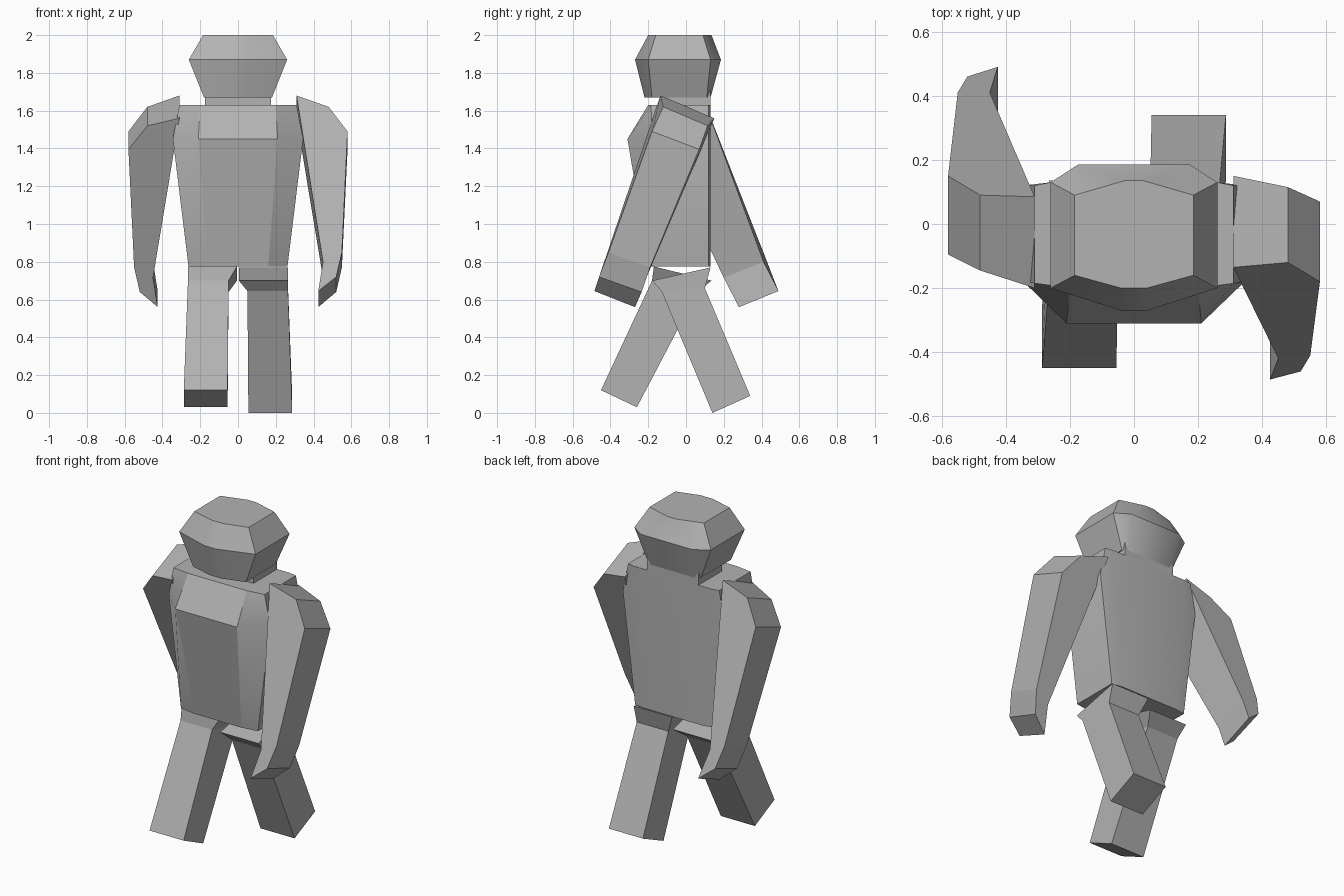
import bpy, bmesh, math

cube = bpy.data.objects.get("Cube")
if cube:
    bpy.data.objects.remove(cube, do_unlink=True)

grey = bpy.data.materials.new("plain grey")
grey.use_nodes = True
COLOUR = (0.45, 0.45, 0.45, 1)
grey.diffuse_color = COLOUR
grey.node_tree.nodes["Principled BSDF"].inputs["Base Color"].default_value = COLOUR


def loft(name, rings, smooth_angle=None):
    """Skin a closed body through rings of equal point count, with end caps."""
    bm = bmesh.new()
    loops = [[bm.verts.new(p) for p in ring] for ring in rings]
    n = len(loops[0])
    for a, b in zip(loops, loops[1:]):
        for i in range(n):
            j = (i + 1) % n
            bm.faces.new((a[i], a[j], b[j], b[i]))
    bm.faces.new(loops[0][::-1])
    bm.faces.new(loops[-1])
    bmesh.ops.recalc_face_normals(bm, faces=bm.faces)
    mesh = bpy.data.meshes.new(name)
    bm.to_mesh(mesh)
    bm.free()
    mesh.materials.append(grey)
    obj = bpy.data.objects.new(name, mesh)
    bpy.context.collection.objects.link(obj)
    if smooth_angle:
        bpy.ops.object.select_all(action='DESELECT')
        obj.select_set(True)
        bpy.context.view_layer.objects.active = obj
        bpy.ops.object.shade_smooth_by_angle(angle=math.radians(smooth_angle))
    return obj


def body_ring(z, w, side_front, cf, front, side_back, cb, back):
    """Eight-sided symmetric ring: side width w, front and back flats cf and cb."""
    half = [(cf, front), (w, side_front), (w, side_back), (cb, back)]
    return [(x, y, z) for x, y in half] + [(-x, y, z) for x, y in reversed(half)]


# Head: widest at eye height, faceted front and back
loft("head", [
    body_ring(1.67, 0.18, -0.18, 0.04, -0.22, 0.11, 0.15, 0.13),
    body_ring(1.87, 0.26, -0.20, 0.04, -0.27, 0.13, 0.175, 0.185),
    body_ring(2.00, 0.185, -0.16, 0.04, -0.20, 0.09, 0.03, 0.135),
], 35)

# Neck: block running up into the head
loft("neck", [[(-0.175, -0.10, z), (0.175, -0.10, z), (0.175, 0.13, z), (-0.175, 0.13, z)]
              for z in (1.60, 1.75)])

# Torso: flat back, bulging chest, narrow waist
loft("torso", [
    body_ring(0.775, 0.262, -0.18, 0.16, -0.195, 0.12, 0.20, 0.13),
    body_ring(1.45, 0.345, -0.18, 0.21, -0.31, 0.12, 0.26, 0.13),
    body_ring(1.63, 0.31, -0.185, 0.20, -0.20, 0.12, 0.26, 0.13),
], 30)

# Arms: one outline, from shoulder round to hand, with a raised and a lowered edge
ARM_X = (0.31, 0.48, 0.58, 0.55, 0.52, 0.425, 0.45)
RAISED_Z = (1.68, 1.62, 1.49, 0.85, 0.72, 0.645, 0.80)
LOWERED_Z = (1.56, 1.52, 1.395, 0.77, 0.64, 0.56, 0.715)


def arm(name, side, raised_y, lowered_y):
    loft(name, [[(side * x, y, z) for x, y, z in zip(ARM_X, ys, zs)]
                for ys, zs in ((raised_y, RAISED_Z), (lowered_y, LOWERED_Z))])


arm("left_arm", 1,
    (-0.135, -0.12, -0.18, -0.41, -0.46, -0.485, -0.42),
    (0.15, 0.115, 0.07, -0.19, -0.235, -0.27, -0.21))
arm("right_arm", -1,
    (0.085, 0.09, 0.15, 0.41, 0.46, 0.49, 0.41),
    (-0.20, -0.145, -0.095, 0.195, 0.245, 0.28, 0.20))


# Legs: tilted blocks that flare into a hip wedge
def leg(name, side, sections):
    widths = ((0.055, 0.287), (0.05, 0.265), (0.005, 0.265))
    rings = []
    for (inner, outer), (front, back) in zip(widths, sections):
        rings.append([(side * inner, *front), (side * outer, *front),
                      (side * outer, *back), (side * inner, *back)])
    loft(name, rings)


leg("left_leg", 1, (((0.14, 0.0), (0.34, 0.09)),
                    ((-0.13, 0.645), (0.10, 0.66)),
                    ((-0.18, 0.70), (0.13, 0.77))))
leg("right_leg", -1, (((-0.45, 0.12), (-0.26, 0.03)),
                      ((-0.18, 0.70), (0.06, 0.64)),
                      ((-0.17, 0.775), (0.135, 0.70))))
